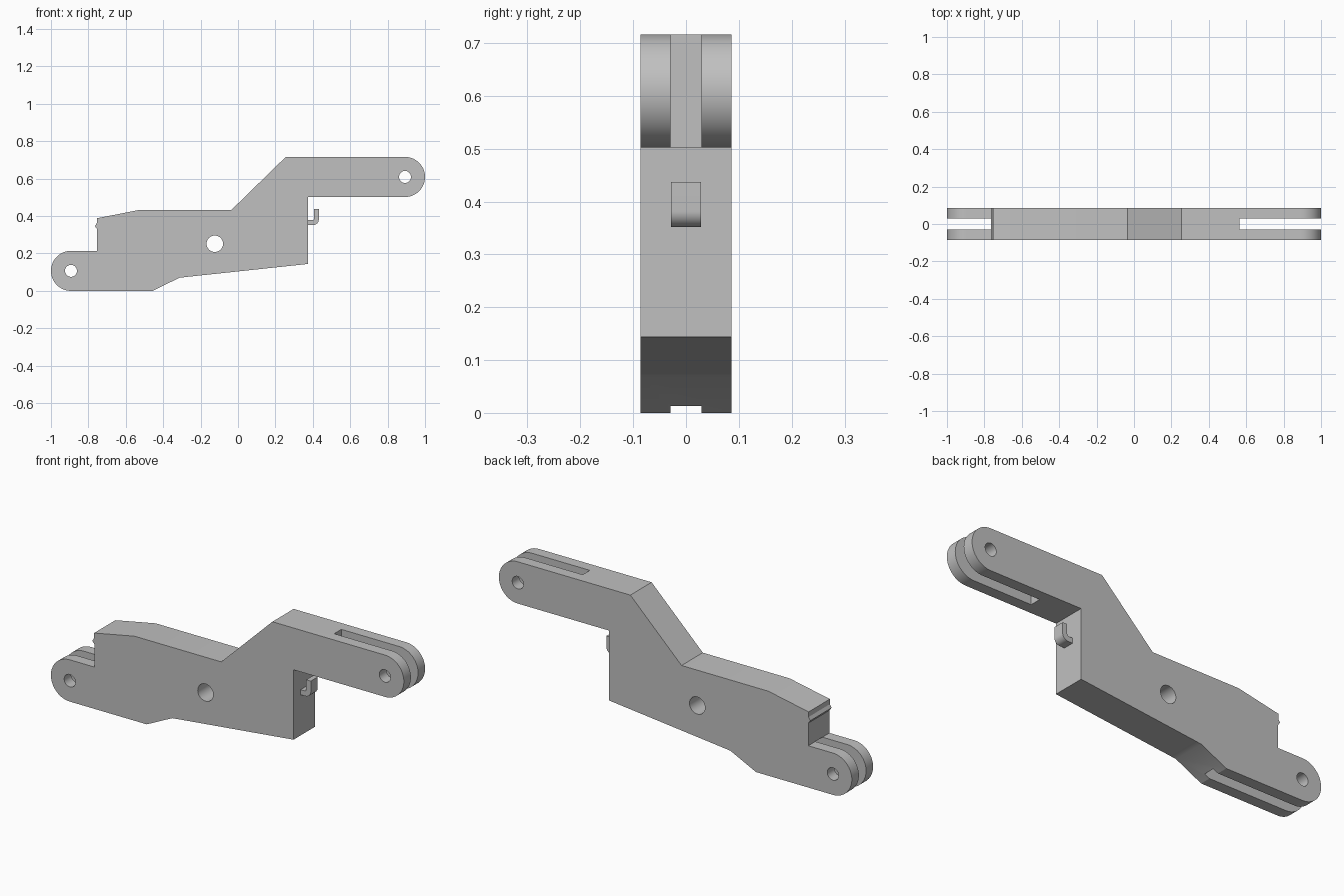
import bpy, bmesh, math

cube = bpy.data.objects.get("Cube")
if cube:
    bpy.data.objects.remove(cube, do_unlink=True)

HALF = 0.086      # half thickness of the arm
SLOT = 0.029      # half width of the fork slots
R = 0.107         # fork end radius
LOW = (-0.893, R)
HIGH = (0.893, 0.609)

grey = bpy.data.materials.new("Plain grey")
grey.use_nodes = True
grey.diffuse_color = (0.53, 0.53, 0.53, 1)
grey.node_tree.nodes["Principled BSDF"].inputs["Base Color"].default_value = (0.53, 0.53, 0.53, 1)


def arc(centre, r, start, end, n=32):
    """Points on an arc, angles in degrees."""
    angles = [math.radians(start + (end - start) * i / n) for i in range(n + 1)]
    return [(centre[0] + r * math.cos(a), centre[1] + r * math.sin(a)) for a in angles]


def plate(name, profile, half):
    """Extrude an x-z profile to both sides of y = 0."""
    bm = bmesh.new()
    face = bm.faces.new([bm.verts.new((x, -half, z)) for x, z in profile])
    grown = bmesh.ops.extrude_face_region(bm, geom=[face])
    moved = [v for v in grown["geom"] if isinstance(v, bmesh.types.BMVert)]
    bmesh.ops.translate(bm, vec=(0, 2 * half, 0), verts=moved)
    bmesh.ops.recalc_face_normals(bm, faces=bm.faces)
    mesh = bpy.data.meshes.new(name)
    bm.to_mesh(mesh)
    bm.free()
    mesh.materials.append(grey)
    obj = bpy.data.objects.new(name, mesh)
    bpy.context.collection.objects.link(obj)
    return obj


def box_profile(x0, x1, z0, z1):
    return [(x0, z0), (x1, z0), (x1, z1), (x0, z1)]


def cut(target, name, profile, half):
    """Subtract an extruded profile, then discard the cutter."""
    cutter = plate(name, profile, half)
    cutter.hide_render = True
    mod = target.modifiers.new(name, "BOOLEAN")
    mod.operation = "DIFFERENCE"
    mod.solver = "EXACT"
    mod.object = cutter
    bpy.context.view_layer.objects.active = target
    bpy.ops.object.modifier_apply(modifier=mod.name)
    bpy.data.objects.remove(cutter, do_unlink=True)


def smooth(obj):
    bpy.ops.object.select_all(action="DESELECT")
    obj.select_set(True)
    bpy.context.view_layer.objects.active = obj
    bpy.ops.object.shade_smooth_by_angle(angle=math.radians(20))


# Arm outline, counterclockwise from the lower fork, with the small ridge at the left
outline = [(-0.457, 0), (-0.313, 0.07), (-0.28, 0.074), (0.375, 0.144), (0.375, 0.502)]
outline += arc(HIGH, R, -90, 90)
outline += [(0.255, 0.716), (-0.035, 0.433), (-0.527, 0.433), (-0.755, 0.388),
            (-0.755, 0.362), (-0.765, 0.346), (-0.753, 0.33), (-0.753, 0.214)]
outline += arc(LOW, R, 90, 270)
arm = plate("linkage_arm", outline, HALF)

# Fork slots at both ends
cut(arm, "lower_slot", box_profile(-1.1, -0.43, -0.1, 0.214), SLOT)
cut(arm, "upper_slot", box_profile(0.565, 1.1, 0.4, 0.8), SLOT)

# Pin holes and pivot hole
for name, centre, r in (("lower_pin_hole", LOW, 0.032),
                        ("upper_pin_hole", HIGH, 0.032),
                        ("pivot_hole", (-0.124, 0.252), 0.044)):
    cut(arm, name, arc(centre, r, 0, 360, 40)[:-1], 0.2)
smooth(arm)

# Small upturned hook on the right face
hook_profile = [(0.372, 0.352)] + arc((0.402, 0.382), 0.03, -90, 0, 12)
hook_profile += [(0.432, 0.437), (0.406, 0.437), (0.406, 0.386)]
hook_profile += arc((0.398, 0.386), 0.008, 0, -90, 6)[1:] + [(0.372, 0.378)]
smooth(plate("hook", hook_profile, 0.028))
